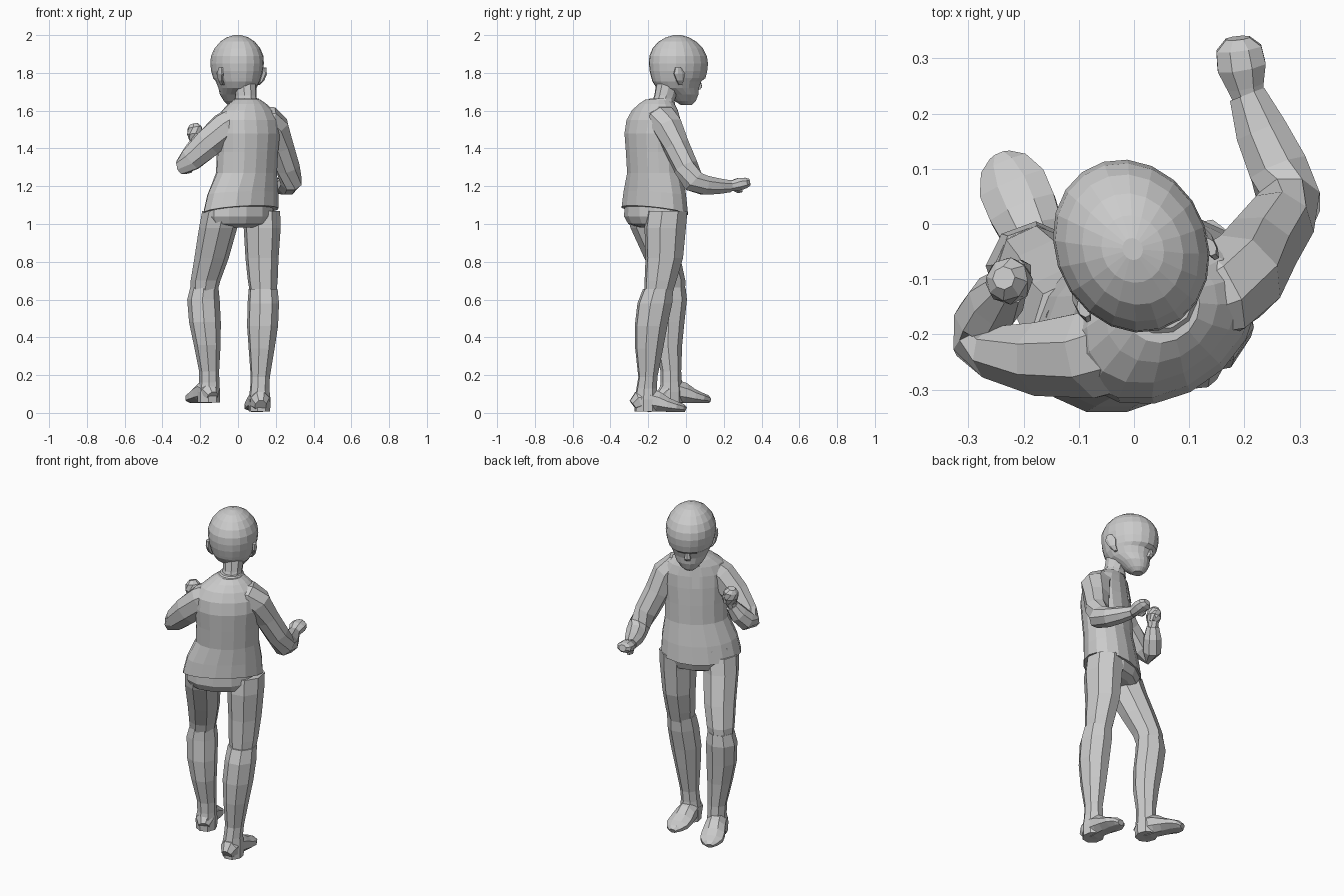
import bpy, bmesh, math
from mathutils import Vector, Matrix

Z = Vector((0, 0, 1))


def mesh_from_rings(name, rings):
    bm = bmesh.new()
    vs = [[bm.verts.new(p) for p in r] for r in rings]
    n = len(vs[0])
    for a, b in zip(vs, vs[1:]):
        for i in range(n):
            j = (i + 1) % n
            bm.faces.new((a[i], a[j], b[j], b[i]))
    bm.faces.new(vs[0][::-1])
    bm.faces.new(vs[-1])
    bmesh.ops.recalc_face_normals(bm, faces=bm.faces)
    me = bpy.data.meshes.new(name)
    bm.to_mesh(me)
    bm.free()
    ob = bpy.data.objects.new(name, me)
    bpy.context.collection.objects.link(ob)
    return ob


def axes(yaw):
    """Side and facing directions for a part turned by yaw degrees from +y."""
    c, s = math.cos(math.radians(yaw)), math.sin(math.radians(yaw))
    return Vector((c, s, 0)), Vector((-s, c, 0))


def oval(c, u, v, a, b, n):
    k = 1 / math.cos(math.pi / n) ** 0.7
    return [c + u * (a * k * math.cos((i + .5) * math.tau / n))
            + v * (b * k * math.sin((i + .5) * math.tau / n)) for i in range(n)]


def stack(name, rows, yaw, n=8):
    """Level rings: x, y, z, half width, half depth, optional forward drop."""
    s, f = axes(yaw)
    rings = []
    for x, y, z, a, b, *drop in rows:
        v = f - Z * (drop[0] if drop else 0)
        rings.append(oval(Vector((x, y, z)), s, v, a, b, n))
    return mesh_from_rings(name, rings)


def tube(name, rows, n=8):
    """Rings square to a path: x, y, z, half width, half height."""
    pts = [Vector(r[:3]) for r in rows]
    rings = []
    for i, r in enumerate(rows):
        t = (pts[min(i + 1, len(pts) - 1)] - pts[max(i - 1, 0)]).normalized()
        u = t.cross(Z).normalized()
        rings.append(oval(pts[i], u, u.cross(t), r[3], r[4], n))
    return mesh_from_rings(name, rings)


def block(name, loc, size, yaw, lean=0):
    bm = bmesh.new()
    bmesh.ops.create_cube(bm, size=1)
    m = (Matrix.Translation(loc) @ Matrix.Rotation(math.radians(yaw), 4, 'Z')
         @ Matrix.Rotation(math.radians(lean), 4, 'X') @ Matrix.Diagonal((*size, 1)))
    bm.transform(m)
    me = bpy.data.meshes.new(name)
    bm.to_mesh(me)
    bm.free()
    ob = bpy.data.objects.new(name, me)
    bpy.context.collection.objects.link(ob)
    return ob


BODY, HEAD = 35, 26

# Jacket with flared hem
stack("jacket", [
    (.015, -.165, 1.07, .218, .152, .18), (.025, -.165, 1.16, .205, .144, .1),
    (.045, -.165, 1.27, .172, .132), (.05, -.17, 1.38, .172, .134),
    (.055, -.175, 1.48, .18, .134), (.055, -.172, 1.55, .178, .124),
    (.052, -.165, 1.60, .148, .108), (.05, -.155, 1.635, .105, .09),
    (.048, -.145, 1.658, .07, .07)], BODY, 16)

# Seat of the trousers below the hem
stack("trouser_seat", [
    (.01, -.165, 1.12, .19, .135), (.01, -.165, 1.04, .195, .138),
    (.01, -.162, 1.0, .175, .12), (.01, -.155, .982, .10, .08)], BODY, 12)

# Neck, collar and front placket
stack("neck", [(.046, -.13, 1.62, .056, .06), (.043, -.11, 1.68, .053, .058),
               (.035, -.09, 1.76, .06, .065)], HEAD, 10)
stack("collar", [(.048, -.142, 1.635, .082, .082), (.045, -.125, 1.665, .062, .066)], BODY, 12)
_, f = axes(BODY)
block("placket", Vector((.055, -.172, 1.545)) + f * .118, (.04, .02, .13), BODY, 9)

# Head: offset forward, half width, half depth by height, chin to crown
hs, hf = axes(HEAD)
hc = Vector((-.005, -.04, 0))
profile = [(1.63, .046, .028, .028), (1.65, .04, .05, .056), (1.685, .026, .078, .082),
           (1.72, -.004, .096, .115), (1.755, -.01, .112, .132), (1.772, 0, .12, .147),
           (1.81, 0, .131, .156), (1.85, 0, .136, .160), (1.89, -.002, .133, .155),
           (1.93, -.004, .116, .136), (1.965, -.006, .088, .103),
           (1.988, -.006, .055, .062), (2.0, -.006, .018, .02)]
rows = [(*(hc + hf * o).xy, z, a, b) for z, o, a, b in profile]
stack("head", rows, HEAD, 20)

# Nose
tip = hc + hf * .118
stack("nose", [(*(tip - hf * .006).xy, 1.712, .016, .014), (*tip.xy, 1.726, .018, .02),
               (*(tip - hf * .004).xy, 1.77, .008, .012)], HEAD, 6)

# Ears, tilted back and standing off the head
for side, name in ((-1, "left_ear"), (1, "right_ear")):
    c = hc + hs * side * .121 - hf * .05
    e = [c + hf * o + hs * side * w + Z * z for o, w, z in
         ((.012, -.018, 1.735), (.0, .0, 1.76), (-.008, .008, 1.795), (-.014, .006, 1.828))]
    wid = (.010, .020, .032, .016)
    mesh_from_rings(name, [oval(p, hf, hs, w, .011, 8) for p, w in zip(e, wid)])

# Trouser legs
stack("left_thigh", [(-.085, -.205, 1.07, .097, .107), (-.105, -.185, .98, .094, .105),
                     (-.14, -.125, .82, .085, .092), (-.172, -.085, .70, .074, .078),
                     (-.18, -.078, .64, .066, .07)], 25)
stack("right_thigh", [(.122, -.10, 1.07, .097, .105), (.128, -.11, .98, .094, .107),
                      (.127, -.115, .82, .084, .097), (.131, -.135, .70, .076, .082),
                      (.133, -.145, .64, .068, .074)], 10)

# Lower legs, flared just under the knee and at the heel
stack("left_shin", [(-.178, -.078, .665, .070, .072), (-.183, -.078, .60, .082, .078),
                    (-.175, -.09, .48, .080, .077), (-.163, -.092, .36, .067, .068),
                    (-.153, -.08, .22, .050, .052), (-.152, -.078, .16, .050, .054),
                    (-.155, -.078, .11, .056, .062), (-.155, -.078, .055, .055, .06)], 20)
stack("right_shin", [(.133, -.148, .655, .074, .078), (.134, -.165, .58, .08, .09),
                     (.130, -.185, .46, .079, .084), (.125, -.195, .34, .066, .072),
                     (.118, -.202, .19, .049, .049), (.115, -.208, .13, .049, .053),
                     (.114, -.21, .07, .056, .062), (.114, -.21, .008, .054, .06)], 10)


# Feet: step along the foot, half width, half height
def foot(name, heel, yaw, ground, length):
    _, d = axes(yaw)
    rows = []
    for t, w, h in ((0, .03, .034), (.1, .05, .055), (.3, .054, .064), (.45, .058, .055),
                    (.62, .064, .04), (.8, .064, .029), (.94, .045, .022), (1, .02, .014)):
        p = Vector((*heel, 0)) + d * length * t
        rows.append((p.x, p.y, ground + h, w, h))
    tube(name, rows)


foot("left_foot", (-.135, -.13), 23, .05, .275)
foot("right_foot", (.120, -.277), 6, .004, .277)

# Sleeves, starting inside the shoulders
tube("left_sleeve", [(.05, -.19, 1.565, .06, .05), (-.01, -.212, 1.555, .085, .07),
                     (-.07, -.235, 1.51, .08, .08), (-.16, -.245, 1.425, .068, .077),
                     (-.25, -.235, 1.34, .048, .062), (-.298, -.22, 1.305, .03, .045),
                     (-.278, -.18, 1.315, .05, .054), (-.25, -.14, 1.365, .05, .05),
                     (-.228, -.112, 1.42, .034, .036)])
tube("right_sleeve", [(.09, -.15, 1.575, .06, .05), (.15, -.122, 1.56, .085, .068),
                      (.192, -.095, 1.51, .08, .078), (.225, -.05, 1.41, .07, .066),
                      (.262, .0, 1.30, .063, .063), (.282, .04, 1.225, .056, .062),
                      (.262, .10, 1.205, .055, .052), (.23, .17, 1.20, .048, .042),
                      (.205, .235, 1.20, .034, .032)])

# Hands with thumbs
tube("left_hand", [(-.232, -.117, 1.405, .026, .026), (-.226, -.108, 1.44, .03, .03),
                   (-.226, -.104, 1.475, .041, .04), (-.23, -.10, 1.51, .038, .036),
                   (-.236, -.098, 1.53, .02, .02)])
tube("left_thumb", [(-.21, -.09, 1.44, .016, .016), (-.202, -.083, 1.475, .016, .016),
                    (-.21, -.075, 1.5, .01, .01)], 6)
tube("right_hand", [(.208, .225, 1.20, .028, .026), (.202, .25, 1.203, .034, .03),
                    (.195, .285, 1.212, .045, .034), (.19, .318, 1.218, .042, .028),
                    (.188, .337, 1.222, .022, .018)])
tube("right_thumb", [(.188, .25, 1.195, .016, .016), (.175, .28, 1.18, .016, .016),
                     (.175, .3, 1.18, .01, .01)], 6)
